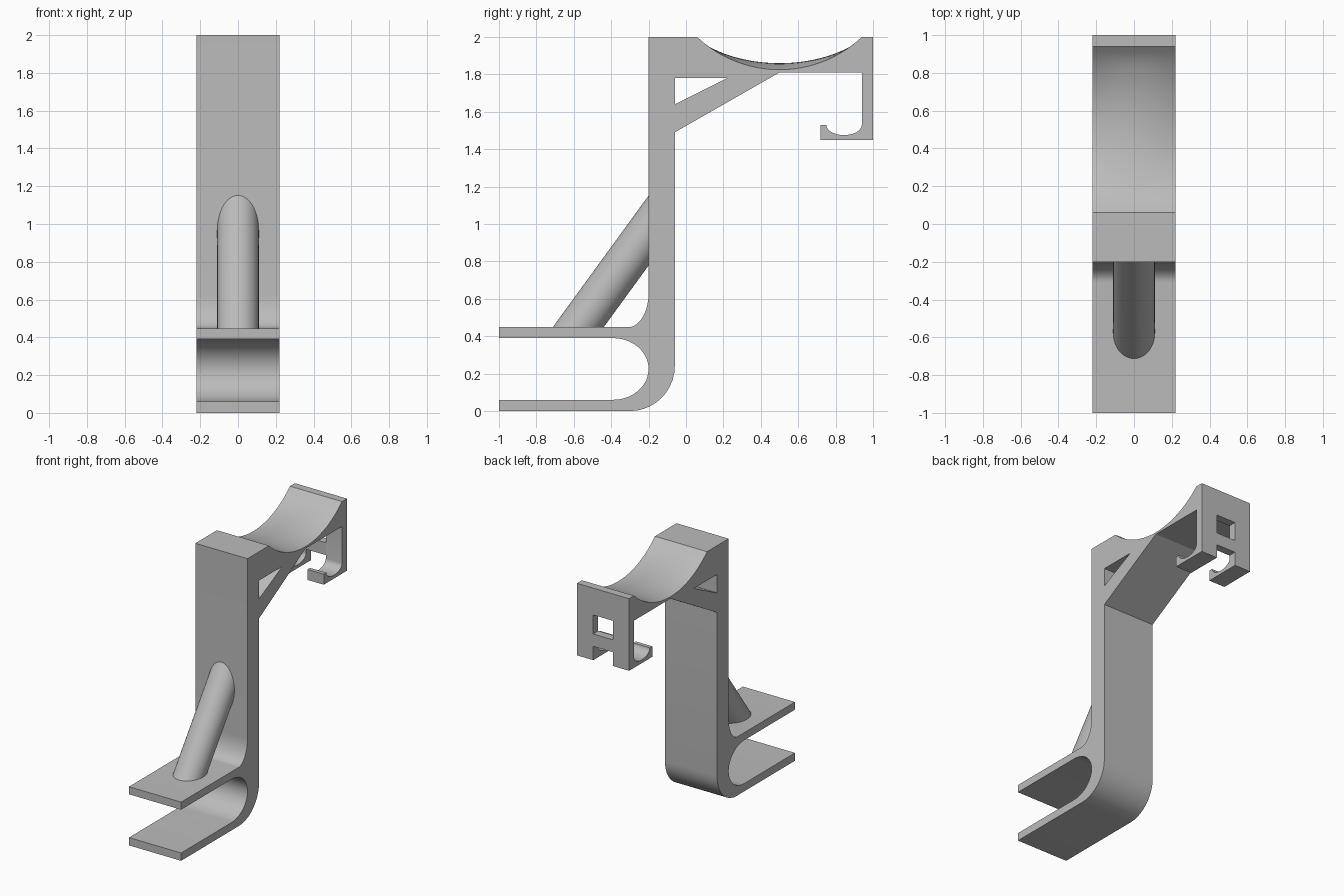
import bpy, bmesh
from math import sin, cos, pi, sqrt, hypot

if "Cube" in bpy.data.objects:
    bpy.data.objects.remove(bpy.data.objects["Cube"])

HALF = 0.22  # half width of the bracket

grey = bpy.data.materials.new("plain grey")
grey.use_nodes = True
grey.diffuse_color = (0.5, 0.5, 0.5, 1)
grey.node_tree.nodes["Principled BSDF"].inputs["Base Color"].default_value = (0.5, 0.5, 0.5, 1)


def loft(name, rings):
    """Skin equal-length closed rings and cap both ends."""
    bm = bmesh.new()
    rows = [[bm.verts.new(p) for p in ring] for ring in rings]
    n = len(rows[0])
    for a, b in zip(rows, rows[1:]):
        for i in range(n):
            j = (i + 1) % n
            bm.faces.new((a[i], a[j], b[j], b[i]))
    bm.faces.new(rows[0])
    bm.faces.new(rows[-1])
    bmesh.ops.recalc_face_normals(bm, faces=bm.faces)
    mesh = bpy.data.meshes.new(name)
    bm.to_mesh(mesh)
    bm.free()
    mesh.materials.append(grey)
    obj = bpy.data.objects.new(name, mesh)
    bpy.context.collection.objects.link(obj)
    return obj


def prism(name, outline, half):
    return loft(name, [[(x, y, z) for y, z in outline] for x in (-half, half)])


def arc(cy, cz, ry, rz, start, end, steps):
    """Elliptical arc in the side plane, angles in units of pi."""
    angles = [pi * (start + (end - start) * i / steps) for i in range(steps + 1)]
    return [(cy + ry * cos(a), cz + rz * sin(a)) for a in angles]


def saddle(x, steps=28):
    """Hollow of the cradle, slightly crowned across the width."""
    half, sag = 0.44, 0.175
    radius = (half ** 2 + sag ** 2) / (2 * sag)
    points = []
    for i in range(steps + 1):
        u = half * (1 - 2 * i / steps)
        depth = sqrt(radius ** 2 - u ** 2) - radius + sag
        crown = 0.035 * (1 - (x / HALF) ** 2) * max(0, 1 - (u / 0.38) ** 2)
        points.append((0.5 + u, 2 - depth + crown))
    return points


def side_outline(x):
    lower_clamp = [(-1, 0.06)] + [(-1, 0)] + arc(-0.3, 0.24, 0.24, 0.24, 1.5, 2, 10)
    arm = [(-0.06, 1.49), (0.5, 1.81), (0.94, 1.81)]
    hook = arc(0.845, 1.53, 0.095, 0.055, 0, -1, 14) + [(0.72, 1.53), (0.72, 1.45), (1, 1.45), (1, 2)]
    post = [(-0.2, 2)] + arc(-0.31, 0.63, 0.11, 0.182, 0, -0.5, 12)
    upper_clamp = [(-1, 0.448), (-1, 0.39)]
    mouth = arc(-0.39, 0.225, 0.19, 0.165, 0.5, -0.5, 20)
    return lower_clamp + arm + hook + saddle(x) + post + upper_clamp + mouth


# One-piece bracket: clamp, post, cradle arm and hooks
sections = [HALF * (i / 5 - 1) for i in range(11)]
bracket = loft("bracket_body", [[(x, y, z) for y, z in side_outline(x)] for x in sections])

# Openings: brace triangle, rear window, gap between the two hooks
cutters = [
    prism("brace_opening", [(-0.06, 1.64), (0.22, 1.78), (-0.06, 1.78)], 0.4),
    prism("rear_window", [(0.9, 1.65), (1.1, 1.65), (1.1, 1.795), (0.9, 1.795)], 0.083),
    prism("hook_gap", [(0.6, 1.4), (1.1, 1.4), (1.1, 1.555), (0.6, 1.555)], 0.083),
]
bpy.context.view_layer.objects.active = bracket
for cutter in cutters:
    cutter.hide_render = True
    mod = bracket.modifiers.new(cutter.name, "BOOLEAN")
    mod.operation = "DIFFERENCE"
    mod.solver = "EXACT"
    mod.object = cutter
    bpy.ops.object.modifier_apply(modifier=mod.name)
for cutter in cutters:
    bpy.data.objects.remove(cutter)

# Slanted round strut, ends trimmed just inside the clamp and the post
dy, dz = 0.375, 0.515
length = hypot(dy, dz)
dy, dz = dy / length, dz / length
low, high = [], []
for i in range(48):
    a = 2 * pi * i / 48
    x = 0.11 * cos(a)
    y = -0.575 - 0.11 * sin(a) * dz
    z = 0.45 + 0.11 * sin(a) * dy
    t0, t1 = (0.42 - z) / dz, (-0.15 - y) / dy
    low.append((x, y + t0 * dy, 0.42))
    high.append((x, -0.15, z + t1 * dz))
strut = loft("round_strut", [low, high])

for obj in (bracket, strut):
    bpy.ops.object.select_all(action="DESELECT")
    obj.select_set(True)
    bpy.context.view_layer.objects.active = obj
    bpy.ops.object.shade_smooth_by_angle(angle=0.5)
